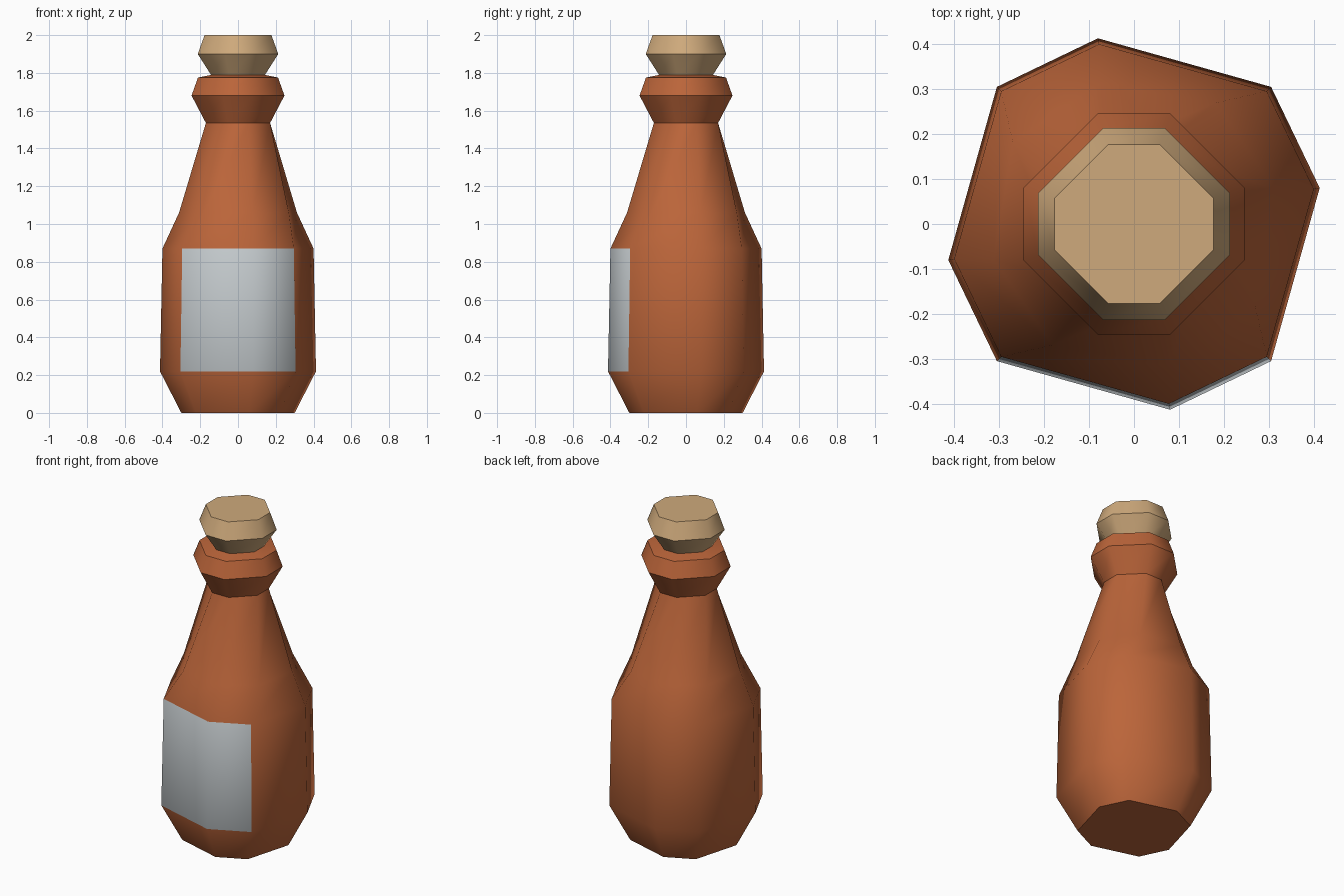
import bpy, bmesh, math

if "Cube" in bpy.data.objects:
    bpy.data.objects.remove(bpy.data.objects["Cube"])


def material(name, rgb):
    m = bpy.data.materials.new(name)
    m.diffuse_color = (*rgb, 1)
    m.use_nodes = True
    m.node_tree.nodes["Principled BSDF"].inputs["Base Color"].default_value = m.diffuse_color
    return m


clay = material("orange brown", (0.50, 0.13, 0.042))
grey = material("label grey", (0.56, 0.60, 0.62))
tan = material("cork tan", (0.62, 0.40, 0.20))


def octagon(width, z, a, b, kb):
    """Eight points with quarter-turn symmetry; a and b are the two corner angles.
    width is the half width, kb the radius of corner b relative to corner a."""
    r = width / math.cos(math.radians(a))
    pts = []
    for q in range(4):
        for ang, rad in ((a, r), (b, r * kb)):
            t = math.radians(ang + 90 * q)
            pts.append((rad * math.cos(t), rad * math.sin(t), z))
    return pts


def loft(name, rings, mats, sharp, is_label=None):
    """Skin a stack of octagons, smooth around, with crisp edges on chosen rings."""
    bm = bmesh.new()
    loops = [[bm.verts.new(p) for p in ring] for ring in rings]
    for k, (lo, hi) in enumerate(zip(loops, loops[1:])):
        for i in range(8):
            j = (i + 1) % 8
            f = bm.faces.new((lo[i], lo[j], hi[j], hi[i]))
            f.smooth = True
            if is_label and is_label(k, i):
                f.material_index = 1
    bm.faces.new(loops[0][::-1])
    bm.faces.new(loops[-1])
    for k in sharp:
        for i in range(8):
            bm.edges.get((loops[k][i], loops[k][(i + 1) % 8])).smooth = False
    bmesh.ops.recalc_face_normals(bm, faces=bm.faces)
    me = bpy.data.meshes.new(name)
    bm.to_mesh(me)
    bm.free()
    for m in mats:
        me.materials.append(m)
    ob = bpy.data.objects.new(name, me)
    bpy.context.collection.objects.link(ob)
    return ob


SKEW = (11, 45, 1.025)    # lopsided belly section
EVEN = (18, 72, 1.0)      # even neck section

# Bottle body, with the label on its two front sides
body = [octagon(0.30, 0.0, *SKEW), octagon(0.413, 0.22, *SKEW),
        octagon(0.40, 0.87, *SKEW), octagon(0.312, 1.06, 14, 56, 1.01),
        octagon(0.17, 1.535, *EVEN)]
loft("bottle_body", body, [clay, grey], (0, 4),
     lambda k, i: k == 1 and i in (5, 6))

# Flared lip
lip = [octagon(w, z, *EVEN) for w, z in
       ((0.17, 1.535), (0.246, 1.68), (0.212, 1.775), (0.14, 1.79))]
loft("bottle_lip", lip, [clay], (0, 1, 2, 3))

# Cork stopper
cork = [octagon(w, z, *EVEN) for w, z in
        ((0.14, 1.785), (0.213, 1.90), (0.177, 2.0))]
loft("cork", cork, [tan], (0, 1, 2))
